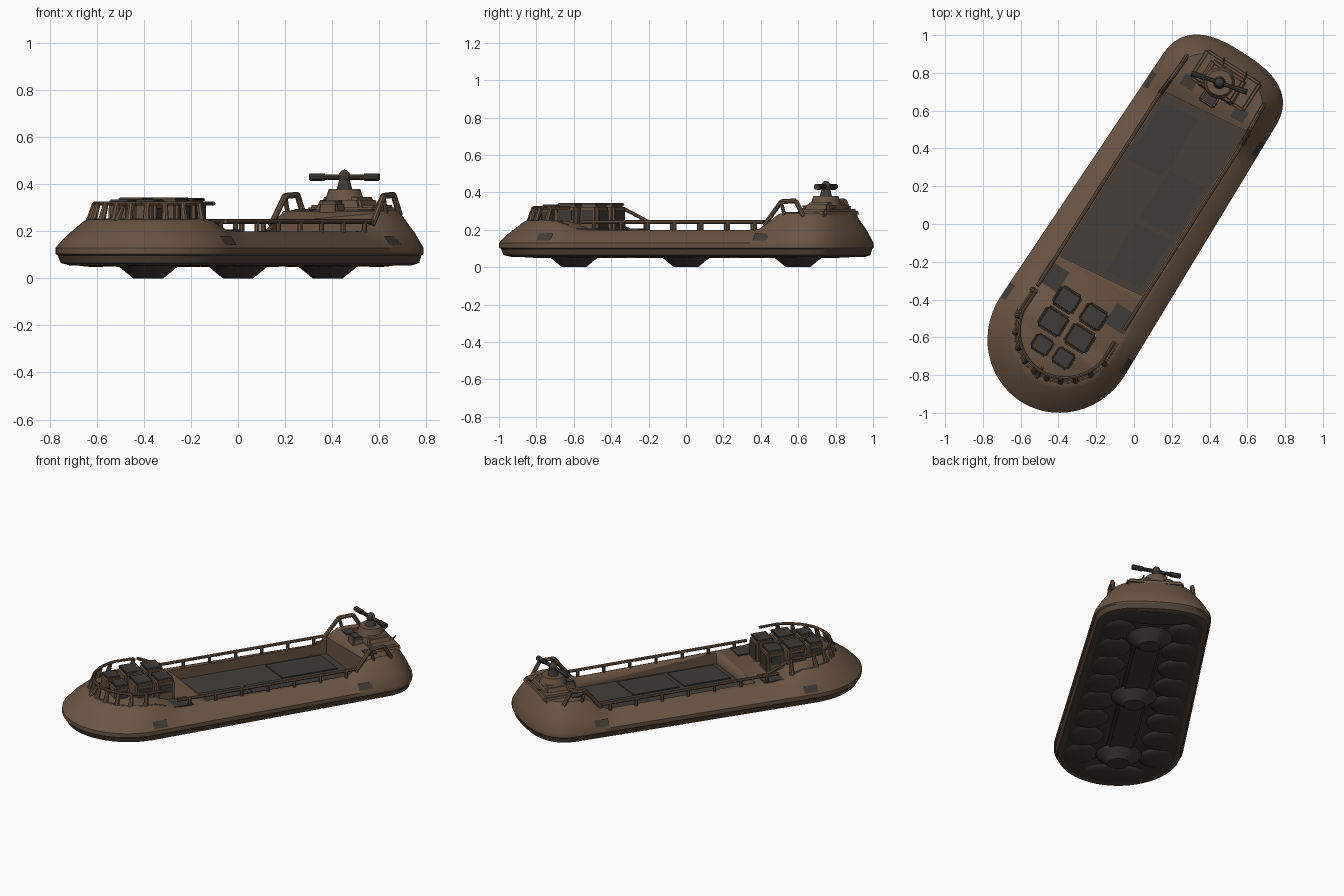
import bpy, bmesh, math
from mathutils import Matrix, Vector

if "Cube" in bpy.data.objects:
    bpy.data.objects.remove(bpy.data.objects["Cube"])

TURN = Matrix.Rotation(math.radians(-32.5), 4, 'Z')   # craft lies diagonally


def material(name, rgb):
    m = bpy.data.materials.new(name)
    m.use_nodes = True
    m.diffuse_color = (*rgb, 1)
    m.node_tree.nodes["Principled BSDF"].inputs["Base Color"].default_value = (*rgb, 1)
    return m


brown = material("weathered brown", (0.145, 0.09, 0.056))
skirt_brown = material("dark skirt brown", (0.085, 0.058, 0.04))
grey = material("dark grey", (0.05, 0.044, 0.038))
floor_grey = material("floor grey", (0.058, 0.049, 0.041))
under = material("underside", (0.05, 0.042, 0.036))


def finish(name, bm, mats, angle=35):
    bmesh.ops.recalc_face_normals(bm, faces=bm.faces)
    bm.transform(TURN)
    me = bpy.data.meshes.new(name)
    bm.to_mesh(me)
    bm.free()
    for m in mats:
        me.materials.append(m)
    ob = bpy.data.objects.new(name, me)
    bpy.context.collection.objects.link(ob)
    bpy.ops.object.select_all(action='DESELECT')
    ob.select_set(True)
    bpy.context.view_layer.objects.active = ob
    bpy.ops.object.shade_smooth_by_angle(angle=math.radians(angle))
    return ob


def block(bm, x, y, z0, z1, w, l, taper=1.0, bevel=0.0, skew=0.0):
    """Box on z0..z1, narrowed at the top by taper."""
    vs = bmesh.ops.create_cube(bm, size=1)["verts"]
    for v in vs:
        k = taper if v.co.z > 0 else 1
        px = v.co.x * w * k
        v.co = (x + px, y + v.co.y * l * k + skew * px, z1 if v.co.z > 0 else z0)
    if bevel:
        edges = {e for v in vs for e in v.link_edges}
        bmesh.ops.bevel(bm, geom=list(edges), offset=bevel, segments=2, affect='EDGES')


def rod(bm, a, b, r, r2=None, sides=8):
    a, b = Vector(a), Vector(b)
    d = b - a
    mat = Matrix.Translation((a + b) / 2) @ d.to_track_quat('Z', 'Y').to_matrix().to_4x4()
    bmesh.ops.create_cone(bm, cap_ends=True, segments=sides, radius1=r,
                          radius2=r if r2 is None else r2, depth=d.length, matrix=mat)


def path(bm, pts, r):
    for a, b in zip(pts, pts[1:]):
        rod(bm, a, b, r)


def ball(bm, c, size):
    bmesh.ops.create_uvsphere(bm, u_segments=20, v_segments=10, radius=1,
                              matrix=Matrix.Translation(c) @ Matrix.Diagonal((*size, 1)))


def smooth(t):
    t = max(0, min(1, t))
    return t * t * (3 - 2 * t)


def deck(y):
    return 0.2 + 0.05 * smooth((-0.48 - y) / 0.2) + 0.09 * smooth((y - 0.6) / 0.17)


def side(y):
    """Half width of the straight part of the hull."""
    return 0.39 - 0.035 * (y + 0.71) / 1.52


def half(d):
    """Right half of the plan outline, inset by d (more at the bow), bow tip to stern tip."""
    pts = []
    for i in range(15):
        a = math.pi / 2 * i / 14
        inset = d * (1 + 0.4 * math.cos(a))
        pts.append(((side(-0.71) - inset) * math.sin(a), -0.71 - (0.405 - inset) * math.cos(a)))
    for i in range(1, 24):
        y = -0.71 + 1.52 * i / 24
        pts.append((side(y) - d, y))
    for i in range(15):
        a = math.pi / 2 * i / 14
        pts.append(((side(0.81) - d) * max(0, math.cos(a)) ** 0.75,
                    0.81 + (0.265 - 0.8 * d) * math.sin(a) ** 0.75))
    pts[-1] = (0, pts[-1][1])
    return pts


# Hull: stacked rings from the skirt to the deck edge
bm = bmesh.new()
LEVELS = [(0.14, 0.075, 0), (0.05, 0.055, 0), (0.018, 0.065, 0), (0.008, 0.098, 0),
          (0, 0.104, 0), (0, 0.13, 0), (0.035, 0.14, 0.34), (0.094, 0.14, 0.89), (0.11, 0.14, 1)]
rings = []
for d, z, lift in LEVELS:
    h = half(d)
    loop = h + [(-x, y) for x, y in h[-2:0:-1]]
    rings.append([bm.verts.new((x, y, z + lift * (deck(y) - z))) for x, y in loop])
n = len(rings[0])
for k, (a, b) in enumerate(zip(rings, rings[1:])):
    for i in range(n):
        f = bm.faces.new((a[i], a[(i + 1) % n], b[(i + 1) % n], b[i]))
        f.material_index = 2 if k == 0 else 1 if k < 3 else 0
for ring, mi in ((rings[0], 2), (rings[-1], 0)):
    for i in range(n // 2):
        quad = [ring[i], ring[i + 1], ring[(n - i - 1) % n], ring[(n - i) % n]]
        f = bm.faces.new(list(dict.fromkeys(quad)))
        f.material_index = mi
hull = finish("hull", bm, [brown, skirt_brown, under])

# Cargo well cut into the deck
bm = bmesh.new()
block(bm, 0, 0.19, 0.125, 0.6, 0.475, 1.03, skew=0.12)
cutter = finish("well_cutter", bm, [brown])
cutter.hide_render = True
mod = hull.modifiers.new("well", 'BOOLEAN')
mod.operation, mod.solver, mod.object = 'DIFFERENCE', 'EXACT', cutter
bpy.context.view_layer.objects.active = hull
bpy.ops.object.modifier_apply(modifier="well")
bpy.data.objects.remove(cutter)

# Cargo floor and loose plates
bm = bmesh.new()
block(bm, 0, 0.19, 0.12, 0.132, 0.472, 1.026, skew=0.12)
finish("cargo_floor", bm, [floor_grey])
bm = bmesh.new()
for x, y, l in ((0.11, -0.13, 0.3), (0.11, 0.2, 0.3), (-0.11, 0.46, 0.36)):
    block(bm, x, y, 0.13, 0.139, 0.21, l, skew=0.12)
finish("floor_plates", bm, [grey])

# Underside: air bags, keel and landing pads
bm = bmesh.new()
for s in (-1, 1):
    for i in range(8):
        y = -0.74 + i * 0.215
        ball(bm, (s * (side(y) - 0.145), y, 0.08), (0.125, 0.122, 0.032))
ball(bm, (0, -0.95, 0.08), (0.21, 0.11, 0.03))
ball(bm, (0, 0.95, 0.08), (0.27, 0.1, 0.03))
finish("air_bags", bm, [under])
bm = bmesh.new()
block(bm, 0, 0, 0.05, 0.09, 0.17, 1.65, bevel=0.015)
finish("keel", bm, [under])
bm = bmesh.new()
for y in (-0.71, 0, 0.71):
    rod(bm, (0, y, 0), (0, y, 0.06), 0.065, 0.14, 16)
finish("landing_pads", bm, [under])

# Cockpit: six tall stowage boxes with dark lids
boxes, lids = bmesh.new(), bmesh.new()
for y, l, w, top in ((-0.53, 0.12, 0.135, 0.335), (-0.665, 0.13, 0.145, 0.337), (-0.8, 0.1, 0.11, 0.328)):
    for s in (-1, 1):
        x = s * (0.083 if y > -0.75 else 0.066)
        block(boxes, x, y, 0.17, top, w, l, 0.95, 0.014)
        block(lids, x, y, top - 0.006, top + 0.007, w * 0.9, l * 0.88, 0.94, 0.004)
        # Dark panels on the outer and rear faces
        block(lids, x + s * w * 0.48, y, 0.25, top - 0.03, 0.009, l * 0.6)
        if y > -0.6:
            block(lids, x, y + l / 2 - 0.003, 0.21, top - 0.03, w * 0.7, 0.009)
finish("stowage_boxes", boxes, [brown])
finish("box_lids", lids, [grey])

# Dark deck panels beside the cockpit and at the stern
bm = bmesh.new()
for s in (-1, 1):
    block(bm, s * 0.21, -0.465, 0.198, 0.207, 0.12, 0.13)
    block(bm, s * 0.16, 0.79, 0.285, 0.294, 0.075, 0.065)
finish("deck_panels", bm, [grey])

# Windscreen frame around the bow
bm = bmesh.new()
right = [p for p in half(0.122) if p[1] < -0.52]
arc = [(-x, y) for x, y in right[:0:-1]] + right
low = [Vector((x, y, deck(y) - 0.005)) for x, y in arc]
high = [Vector((x * 0.93, (y + 0.5) * 0.95 - 0.5, 0.318)) for x, y in arc]
path(bm, high, 0.009)
path(bm, low, 0.009)
for i in range(0, len(arc), 3):
    rod(bm, low[i], high[i], 0.016, 0.012)
finish("windscreen_frame", bm, [brown])

# Side railings with posts and stern hoops
bm = bmesh.new()
for s in (-1, 1):
    x = s * 0.255
    path(bm, [(x, -0.5, 0.242), (x, 0.66, 0.242)], 0.01)
    for i in range(7):
        y = -0.42 + i * 0.17
        rod(bm, (x, y, 0.19), (x, y, 0.242), 0.011)
    path(bm, [(x, 0.66, 0.225), (x * 0.97, 0.76, 0.35), (x * 0.95, 0.85, 0.355),
              (x * 0.95, 0.9, 0.27)], 0.013)
    rod(bm, (x * 0.97, 0.76, 0.35), (x * 0.97, 0.79, 0.25), 0.01)
rod(bm, (-0.255, -0.55, 0.31), (-0.255, -0.4, 0.242), 0.01)
finish("railings", bm, [brown])

# Stern superstructure and turret base
bm = bmesh.new()
block(bm, 0, 0.9, 0.27, 0.312, 0.36, 0.19, 0.92, 0.012)
block(bm, -0.01, 0.885, 0.29, 0.345, 0.24, 0.17, 0.8, 0.012)
rod(bm, (-0.02, 0.874, 0.33), (-0.02, 0.874, 0.38), 0.085, 0.068, 16)
block(bm, -0.02, 0.775, 0.26, 0.325, 0.1, 0.075, 0.85, 0.008)
finish("stern_housing", bm, [brown])
bm = bmesh.new()
block(bm, -0.02, 0.775, 0.322, 0.331, 0.07, 0.052)
finish("seat_pad", bm, [grey])

# Swivel gun
bm = bmesh.new()
c = Vector((-0.02, 0.874, 0.43))
d = Vector((math.cos(0.24), math.sin(0.24), 0))
rod(bm, c - Vector((0, 0, 0.06)), c, 0.035, 0.02, 12)
ball(bm, c, (0.026, 0.026, 0.032))
rod(bm, c - d * 0.155, c + d * 0.155, 0.012, sides=10)
for s in (-1, 1):
    rod(bm, c + d * 0.09 * s, c + d * 0.155 * s, 0.016, sides=10)
finish("swivel_gun", bm, [grey])

# Stern aerials and bow cleat
bm = bmesh.new()
for x in (-0.05, 0.09):
    rod(bm, (x, 0.95, 0.3), (x - 0.02, 1.0, 0.325), 0.007, 0.004)
rod(bm, (0, -0.96, 0.24), (0, -0.9, 0.32), 0.014, 0.008)
finish("aerials", bm, [brown])

# Vents on the lower sloping hull sides
bm = bmesh.new()
for s in (-1, 1):
    for y in (-0.66, 0.69):
        a = Vector((s * side(y), y, 0.13))
        b = Vector((s * (side(y) - 0.035), y, 0.14 + 0.34 * (deck(y) - 0.14)))
        out = Vector((s * (b.z - a.z), 0, 0.035)).normalized() * 0.004
        p, q = a.lerp(b, 0.2) + out, a.lerp(b, 1.0) + out
        along = Vector((0, 0.045, 0))
        f = bm.faces.new([bm.verts.new(v) for v in (p - along, p + along, q + along, q - along)])
        bmesh.ops.solidify(bm, geom=[f], thickness=0.006)
finish("hull_vents", bm, [grey])
